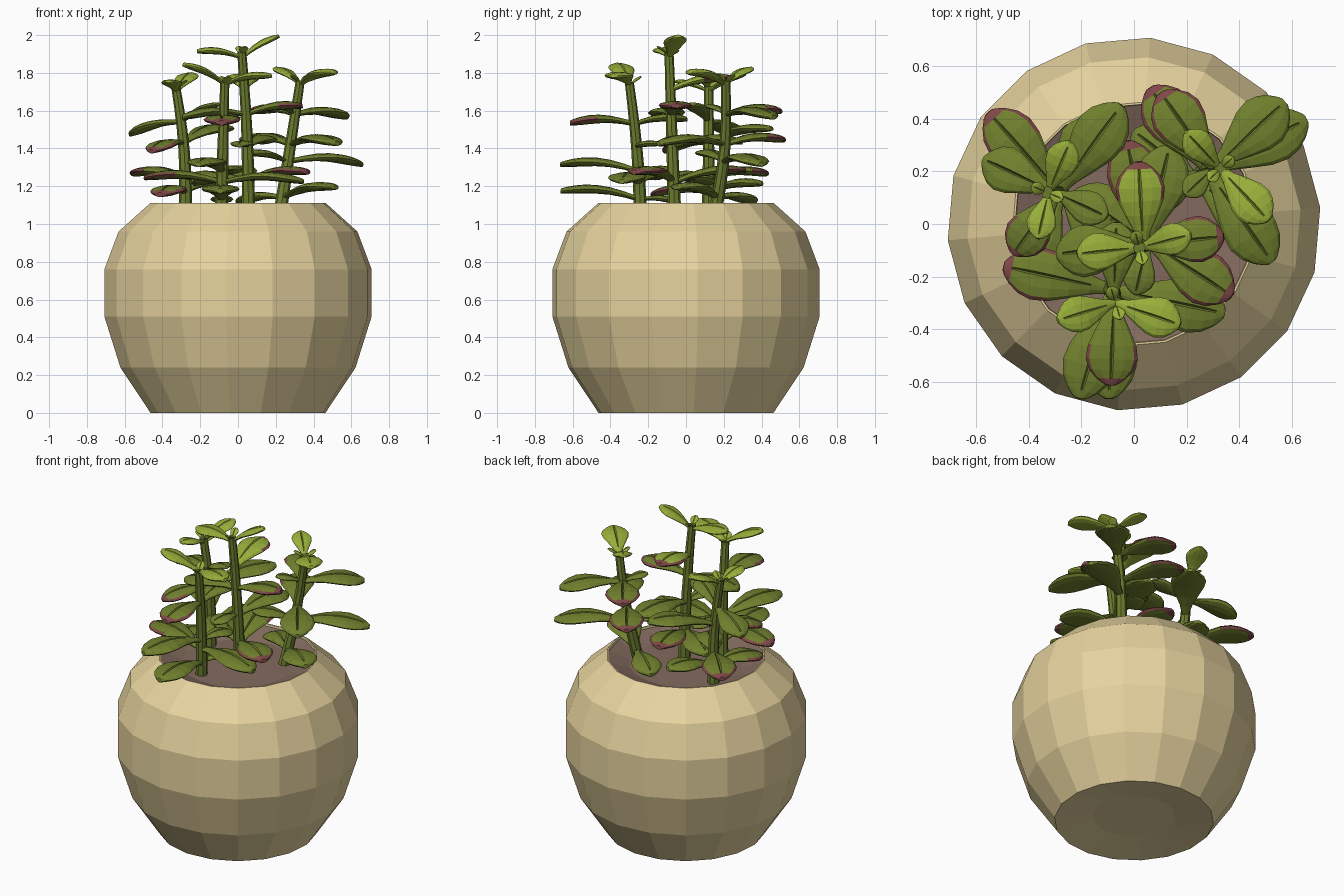
import bpy, bmesh, math
from mathutils import Vector

if "Cube" in bpy.data.objects:
    bpy.data.objects.remove(bpy.data.objects["Cube"])


def material(name, *rgb):
    m = bpy.data.materials.new(name)
    m.diffuse_color = [((c / 255 + 0.055) / 1.055) ** 2.4 for c in rgb] + [1]
    m.use_nodes = True
    m.node_tree.nodes["Principled BSDF"].inputs["Base Color"].default_value = m.diffuse_color
    return m


POT = material("sand_clay", 230, 211, 158)
SOIL = material("brown_soil", 130, 106, 94)
STEM = material("stem_green", 106, 124, 46)
LEAF = material("leaf_green", 113, 129, 46)
YOUNG = material("young_leaf_green", 151, 175, 58)
RED = material("leaf_tip_red", 128, 72, 72)


def finish(bm, name, mats):
    bmesh.ops.recalc_face_normals(bm, faces=bm.faces)
    me = bpy.data.meshes.new(name)
    bm.to_mesh(me)
    bm.free()
    for m in mats:
        me.materials.append(m)
    bpy.context.collection.objects.link(bpy.data.objects.new(name, me))


def skin(bm, rings, cap_start=True, cap_end=True):
    """Bridge rings of points; returns (face, ring index, side index)."""
    vs = [[bm.verts.new(p) for p in r] for r in rings]
    n, out = len(vs[0]), []
    for i in range(len(vs) - 1):
        for j in range(n):
            k = (j + 1) % n
            out.append((bm.faces.new((vs[i][j], vs[i][k], vs[i + 1][k], vs[i + 1][j])), i, j))
    if cap_start:
        bm.faces.new(vs[0][::-1])
    if cap_end:
        out.append((bm.faces.new(vs[-1]), len(vs), 0))
    return out


def ring(centre, r, sides, start=0.0):
    return [Vector(centre) + Vector((r * math.cos(start + math.tau * a / sides),
                                     r * math.sin(start + math.tau * a / sides), 0))
            for a in range(sides)]


def lathe(name, profile, mat, cap_start, cap_end):
    bm = bmesh.new()
    skin(bm, [ring((0, 0, z), r, 18, math.radians(5)) for r, z in profile], cap_start, cap_end)
    finish(bm, name, [mat])


# Pot: faceted bowl with a shallow recess underneath and a thin rim
lathe("pot", [(.24, .03), (.465, 0), (.625, .24), (.71, .51), (.71, .76),
              (.635, .96), (.465, 1.112), (.457, 1.112), (.447, 1.02)], POT, True, False)
# Soil: slightly dished disc
lathe("soil", [(.455, 1.098), (.33, 1.055), (.12, 1.06)], SOIL, False, True)


def leaf(bm, base, angle, length, rise, young, red):
    """Spoon-shaped fleshy leaf with a narrow groove along the top."""
    a = math.radians(angle)
    d = Vector((length * math.cos(a), length * math.sin(a), rise))
    side = d.cross(Vector((0, 0, 1))).normalized()
    up = side.cross(d).normalized()
    half = min(0.103, 0.27 * length + 0.008)
    rings = []
    for i in range(9):
        t = math.sin(math.pi / 2 * i / 8)
        w = 0.16 + 0.84 * max(0, math.sin(math.pi * t ** 1.8)) ** 0.8
        c = base + d * t + up * (length * 0.07 * math.sin(math.pi * t))
        thick = min(0.024, half * 0.26) * (0.45 + 0.55 * w)
        section = [(math.cos(s * math.pi / 6), math.sin(s * math.pi / 6)) for s in range(12)]
        groove = 0.45 if 2 <= i <= 5 else 0.97
        section[3:4] = [(0.07, 1), (0, groove), (-0.07, 1)]
        rings.append([c + side * (half * w * x) + up * (thick * z) for x, z in section])
    for f, i, j in skin(bm, rings):
        f.material_index = 1 if young else 0
        if red and (i >= 6 or (i >= 3 and j in (0, 7, 8, 13))):
            f.material_index = 2


def plant(name, foot, top, bend, fork, pairs):
    """Stem plus opposite leaf pairs: (height, angle, length, opposite length, tilt, red-tipped).
    The first pair is young; fork swings its second leaf; bend bows the stem outwards."""
    foot, top, bend = Vector(foot), Vector(top), Vector(bend)

    def along(t):
        return foot.lerp(top, t) + bend * math.sin(math.pi * t)

    bm = bmesh.new()
    skin(bm, [ring(along(i / 6), 0.036 - 0.002 * i, 8) for i in range(7)])
    finish(bm, name + "_stem", [STEM])

    bm = bmesh.new()
    for n, (z, angle, len_a, len_b, tilt, red) in enumerate(pairs):
        base = along((z - foot.z) / (top.z - foot.z))
        young = n == 0
        rise = 0.075 if young else 0.015
        for key, ang, length, lift in (("a", angle, len_a, rise + tilt),
                                       ("b", angle + 180 + (fork if young else 0), len_b, rise - tilt)):
            if length:
                leaf(bm, base, ang, length, lift, young or "y" in red, key in red)
    # tiny bud pair across the top leaves
    for s in (90, -90):
        leaf(bm, top - Vector((0, 0, .02)), pairs[0][1] + s, .065, .05, True, False)
    finish(bm, name + "_leaves", [LEAF, YOUNG, RED])


plant("left_plant", (-.28, .12, 1.04), (-.33, .12, 1.73), (.02, 0, 0), 10, [
    (1.70, 67, .21, .18, .02, ""), (1.54, 155, .30, .22, -.08, ""), (1.43, 54, .41, .29, .06, "b"),
    (1.24, 132, .41, .28, .01, "a"), (1.17, 66, .31, .33, .03, "b")])
plant("front_plant", (-.09, -.24, 1.04), (-.07, -.30, 1.75), (0, .01, 0), -36, [
    (1.74, 197, .23, .26, .03, ""), (1.53, 268, .34, .28, -.01, "a"), (1.28, 253, .43, .22, .02, ""),
    (1.22, 168, .42, .44, .01, "a"), (1.13, 269, .42, .2, .03, "")])
plant("tall_plant", (.055, -.06, 1.04), (.02, -.09, 1.91), (.01, 0, 0), -8, [
    (1.88, 14, .20, .24, .04, ""), (1.71, 93, .32, 0, .05, "ay"), (1.58, 6, .30, .34, .03, "a"),
    (1.41, 77, .38, .2, .01, ""), (1.23, 327, .38, .34, .03, "a"), (1.22, 102, .39, 0, .05, "a")])
plant("right_plant", (.22, .15, 1.04), (.33, .21, 1.76), (0, .025, 0), 0, [
    (1.74, 313, .27, .19, -.01, ""), (1.58, 43, .37, .15, -.03, ""), (1.58, 125, .35, 0, 0, "a"),
    (1.42, 305, .43, .38, -.01, "b"), (1.33, 27, .44, .25, -.03, ""), (1.14, 322, .36, .3, .04, "")])
